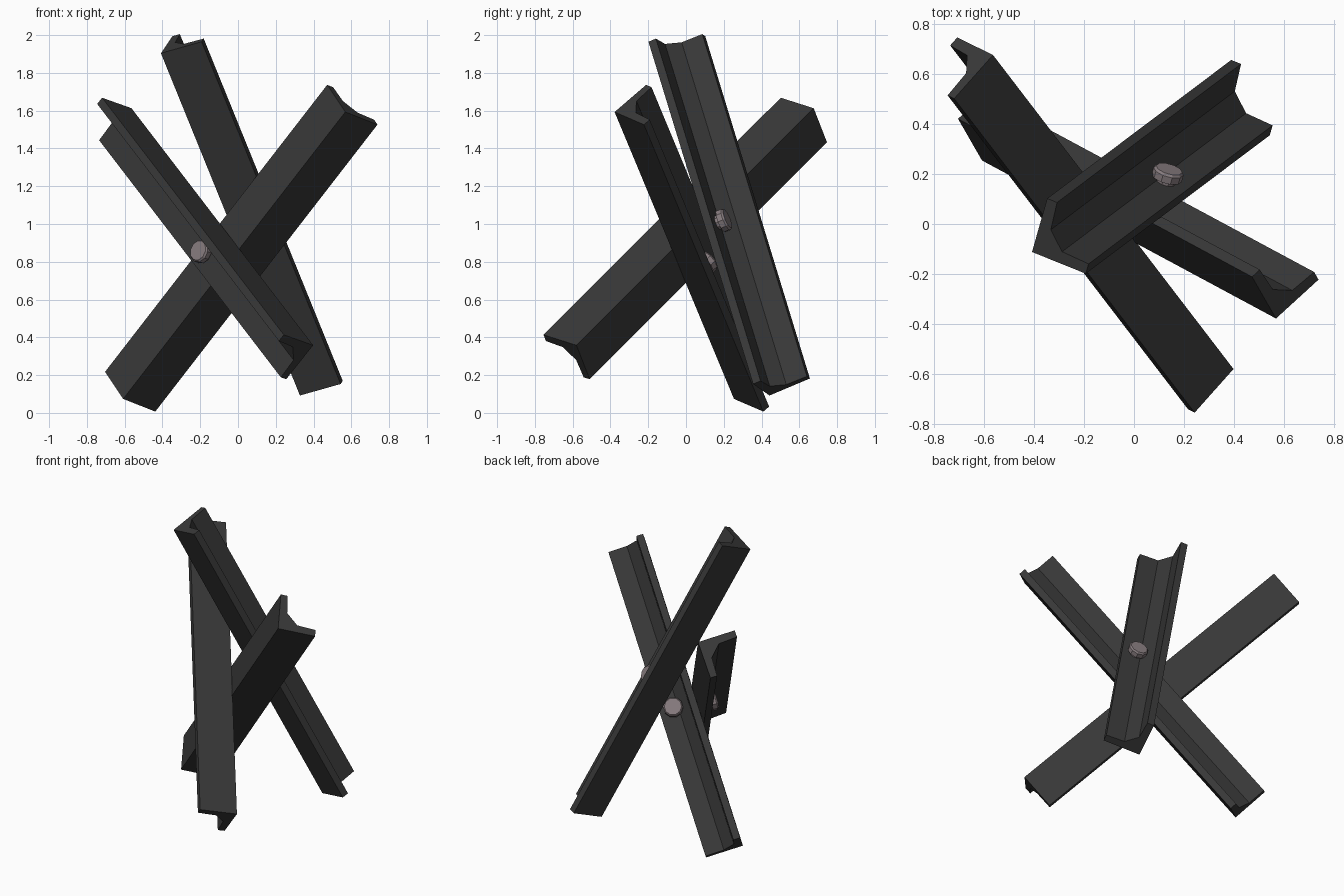
import bpy, bmesh
from mathutils import Vector, Matrix

if "Cube" in bpy.data.objects:
    bpy.data.objects.remove(bpy.data.objects["Cube"])

LEG, T, FILLET = 0.24, 0.044, 0.12

def material(name, col):
    m = bpy.data.materials.new(name)
    m.diffuse_color = col
    m.use_nodes = True
    m.node_tree.nodes["Principled BSDF"].inputs["Base Color"].default_value = m.diffuse_color
    return m

steel = material("dark_steel", (0.04, 0.04, 0.04, 1))
bolt_metal = material("bolt_metal", (0.24, 0.20, 0.21, 1))

def finish(name, bm, mat, matrix):
    bmesh.ops.recalc_face_normals(bm, faces=bm.faces)
    me = bpy.data.meshes.new(name)
    bm.to_mesh(me)
    bm.free()
    me.materials.append(mat)
    ob = bpy.data.objects.new(name, me)
    ob.matrix_world = matrix
    bpy.context.collection.objects.link(ob)

# L-shaped section with a chamfered inner corner; the spine is at the origin
PROFILE = [(0, 0), (LEG, 0), (LEG, T), (FILLET, T + 0.006),
           (T + 0.006, FILLET), (T, LEG), (0, LEG)]

def angle_beam(name, length, matrix):
    bm = bmesh.new()
    face = bm.faces.new([bm.verts.new((x, y, 0)) for x, y in PROFILE])
    ext = bmesh.ops.extrude_face_region(bm, geom=[face])["geom"]
    bmesh.ops.translate(bm, vec=(0, 0, length),
                        verts=[g for g in ext if isinstance(g, bmesh.types.BMVert)])
    # the extruded start face must be kept so both ends are closed
    edges = [e for e in bm.edges if e.is_boundary]
    if edges:
        bmesh.ops.holes_fill(bm, edges=edges)
    finish(name, bm, steel, matrix)

# Bolt: shank through the flange plus a head standing off its inner face
def bolt(name, along, matrix):
    bm = bmesh.new()
    for r1, r2, lo, hi in ((0.04, 0.04, 0.01, 0.072), (0.062, 0.062, 0.066, 0.096),
                           (0.062, 0.054, 0.096, 0.106)):
        turn = Matrix(((1, 0, 0, 0.15), (0, 0, 1, (lo + hi) / 2),
                       (0, -1, 0, along), (0, 0, 0, 1)))
        bmesh.ops.create_cone(bm, cap_ends=True, segments=10, radius1=r1,
                              radius2=r2, depth=hi - lo, matrix=turn)
    finish(name, bm, bolt_metal, matrix)

# Each beam: spine bottom, spine top, direction of the bolted flange
BEAMS = {
    "front":  ((-0.608, 0.254, 0.074), (0.568, -0.378, 1.593), (0.168, 0.155, -0.068)),
    "upright": ((0.328, 0.442, 0.092), (-0.408, -0.112, 1.904), (0.218, -0.088, 0.062)),
    "long":   ((0.398, -0.58, 0.358), (-0.564, 0.676, 1.613), (-0.148, 0.076, -0.176)),
}
for key, (bottom, top, flange) in BEAMS.items():
    a, b = Vector(bottom), Vector(top)
    length = (b - a).length
    w = (b - a).normalized()
    u = Vector(flange)
    u = (u - w * u.dot(w)).normalized()
    v = w.cross(u)
    m = Matrix((u, v, w)).transposed().to_4x4()
    m.translation = a
    angle_beam(key + "_angle_beam", length, m)
    bolt(key + "_bolt", length - 1.07, m)
